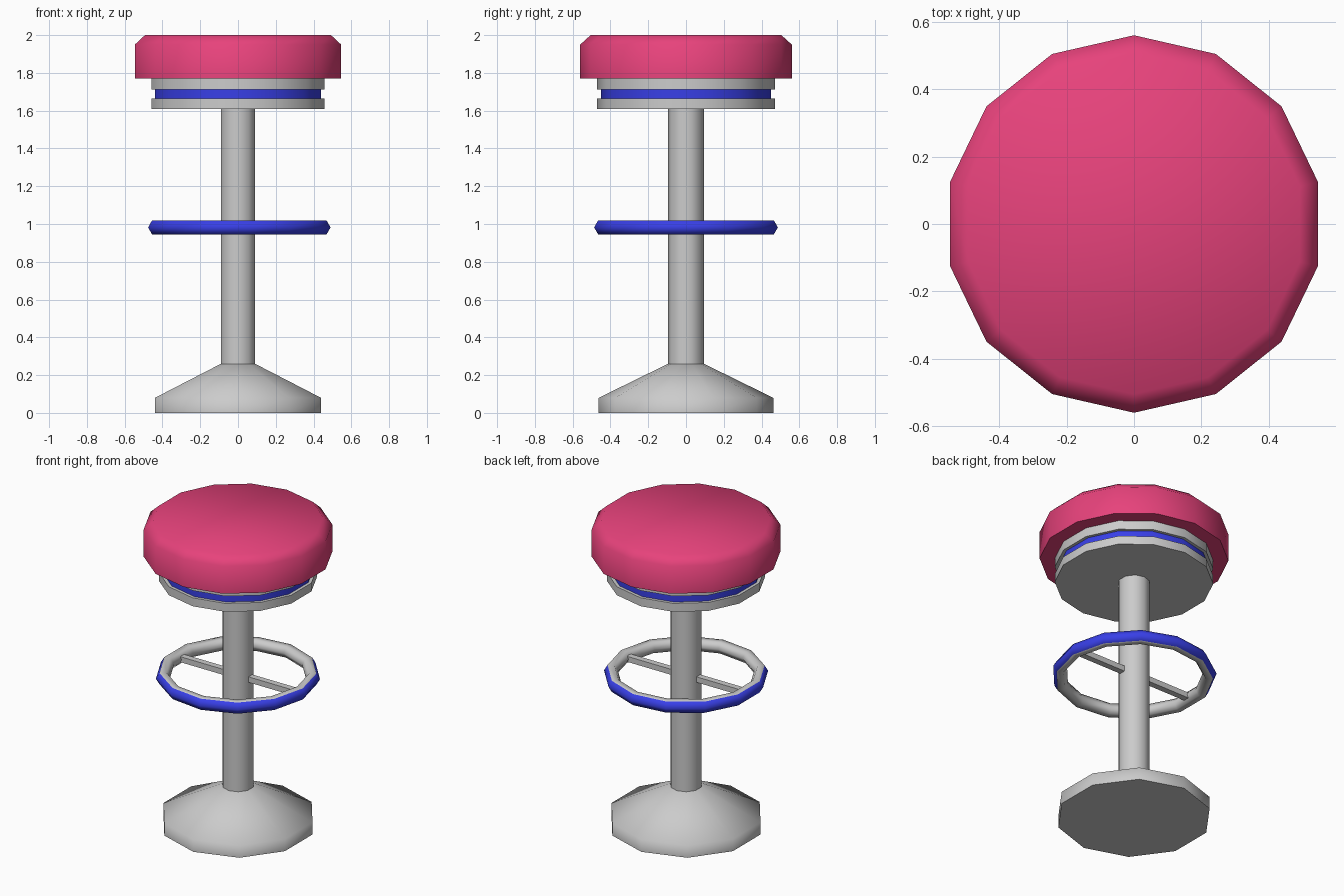
import bpy, bmesh
from math import sin, cos, pi, radians

if "Cube" in bpy.data.objects:
    bpy.data.objects.remove(bpy.data.objects["Cube"])


def material(name, color):
    m = bpy.data.materials.new(name)
    m.diffuse_color = color
    m.use_nodes = True
    m.node_tree.nodes["Principled BSDF"].inputs["Base Color"].default_value = m.diffuse_color
    return m


red = material("red_vinyl", (0.80, 0.055, 0.20, 1))
blue = material("blue_paint", (0.04, 0.05, 0.80, 1))
grey = material("grey_metal", (0.8, 0.8, 0.8, 1))


def finish(name, bm, mats, angle):
    bmesh.ops.recalc_face_normals(bm, faces=bm.faces)
    me = bpy.data.meshes.new(name)
    bm.to_mesh(me)
    bm.free()
    ob = bpy.data.objects.new(name, me)
    bpy.context.collection.objects.link(ob)
    for m in mats:
        me.materials.append(m)
    bpy.ops.object.select_all(action='DESELECT')
    ob.select_set(True)
    bpy.context.view_layer.objects.active = ob
    bpy.ops.object.shade_smooth_by_angle(angle=radians(angle))
    return ob


def lathe(name, profile, sides, mats=(), angle=50, start=pi / 2, closed=False, slots=None):
    """Spin (radius, z) points about z; closed profiles make rings, open ones get caps."""
    bm = bmesh.new()
    rings = []
    for r, z in profile:
        rings.append([bm.verts.new((r * cos(start + 2 * pi * i / sides),
                                    r * sin(start + 2 * pi * i / sides), z))
                      for i in range(sides)])
    n = len(rings)
    for k in range(n if closed else n - 1):
        a, b = rings[k], rings[(k + 1) % n]
        for i in range(sides):
            j = (i + 1) % sides
            f = bm.faces.new((a[i], a[j], b[j], b[i]))
            f.material_index = slots[k] if slots else 0
    if not closed:
        bm.faces.new(rings[0][::-1])
        bm.faces.new(rings[-1])
    return finish(name, bm, mats, angle)


# Padded seat with chamfered rim
lathe("seat", [(0.56, 1.77), (0.56, 1.95), (0.505, 2.0)], 14, [red])

# Seat support: two plates with a painted band between
lathe("upper_plate", [(0.47, 1.712), (0.47, 1.77)], 14)
lathe("painted_band", [(0.45, 1.665), (0.45, 1.712)], 14, [blue])
lathe("lower_plate", [(0.47, 1.61), (0.47, 1.665)], 14)

# Pole and flared base
lathe("pole", [(0.095, 0.26), (0.095, 1.61)], 10)
lathe("base", [(0.462, 0), (0.462, 0.08), (0.095, 0.26)], 10, angle=70)

# Foot ring: hexagonal section, outer two faces painted
RING_Z = 0.982
section = [(0.448 + 0.042 * cos(k * pi / 3), RING_Z + 0.042 * sin(k * pi / 3)) for k in range(6)]
lathe("foot_ring", section, 13, [grey, blue], angle=65, start=0, closed=True,
      slots=[1, 0, 0, 0, 0, 1])

# Spokes joining the ring to the pole
for side, name in ((-1, "left_spoke"), (1, "right_spoke")):
    bm = bmesh.new()
    bmesh.ops.create_cube(bm, size=1)
    for v in bm.verts:
        v.co = (v.co.x * 0.34 + side * 0.25, v.co.y * 0.04, v.co.z * 0.036 + RING_Z)
    finish(name, bm, (), 30)
